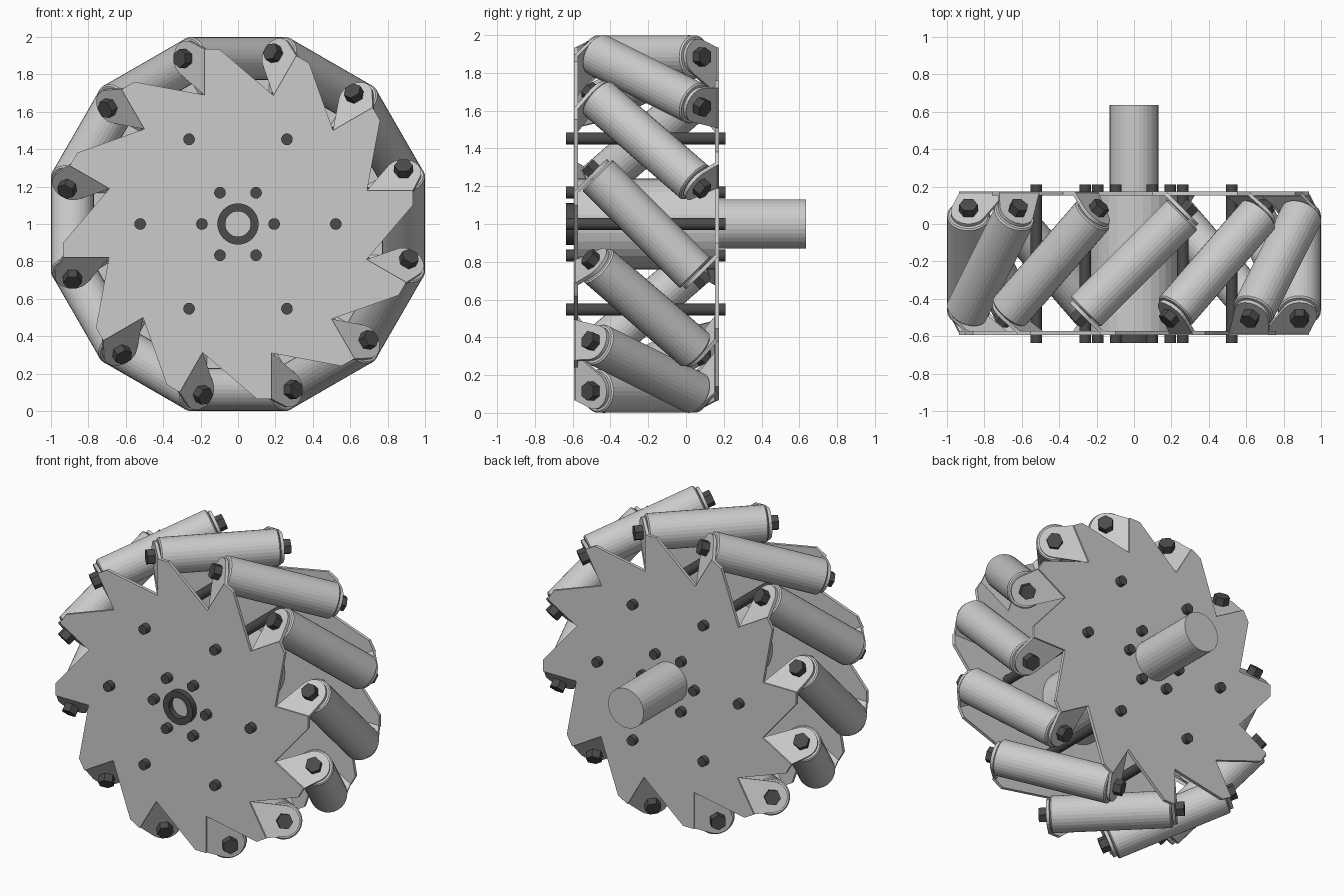
import bpy, bmesh
from math import cos, sin, pi, radians, sqrt
from mathutils import Matrix, Vector

if "Cube" in bpy.data.objects:
    bpy.data.objects.remove(bpy.data.objects["Cube"])

# Wheel space: axle along +z (towards the front), then turned upright
WHEEL = Matrix.Translation((0, -0.21, 1)) @ Matrix.Rotation(pi / 2, 4, 'X')
FLIP = Matrix.Rotation(pi, 4, 'X')          # front half -> back half
N = 12
S = 1 / sqrt(2)

dark = bpy.data.materials.new("dark_steel")
dark.diffuse_color = (0.07, 0.07, 0.07, 1)
dark.use_nodes = True
dark.node_tree.nodes["Principled BSDF"].inputs["Base Color"].default_value = dark.diffuse_color


def finish(name, bm, mat=None):
    bmesh.ops.recalc_face_normals(bm, faces=bm.faces)
    me = bpy.data.meshes.new(name)
    bm.to_mesh(me)
    bm.free()
    if mat:
        me.materials.append(mat)
    return place(name, me)


def place(name, me, m=Matrix()):
    ob = bpy.data.objects.new(name, me)
    ob.matrix_world = WHEEL @ m
    bpy.context.collection.objects.link(ob)
    return ob


def prism(bm, pts, z0, z1, m=Matrix()):
    face = bm.faces.new([bm.verts.new(m @ Vector((x, y, z0))) for x, y in pts])
    ext = bmesh.ops.extrude_face_region(bm, geom=[face], use_keep_orig=True)
    up = m.to_3x3() @ Vector((0, 0, z1 - z0))
    bmesh.ops.translate(bm, vec=up, verts=[v for v in ext['geom'] if isinstance(v, bmesh.types.BMVert)])


def disc(r, n, x=0, y=0):
    return [(x + r * cos(2 * pi * i / n), y + r * sin(2 * pi * i / n)) for i in range(n)]


def spin(k):
    return Matrix.Rotation(2 * pi * k / N, 4, 'Z')


# Frame of a bent tab: x radial, y away from the plate, z along the roller
def tilt(origin):
    m = Matrix(((1, 0, 0), (0, S, S), (0, -S, S))).to_4x4()
    return Matrix.Translation(origin) @ m


TAB = tilt((0, 0.18, 0.375))
tab_pts = [(0.69, 0), (0.935, 0)]
for i in range(13):
    a = radians(-20 + 169 * i / 12)
    tab_pts.append((0.885 + 0.095 * cos(a), 0.138 + 0.095 * sin(a)))

# Toothed side plates with their bent roller tabs, and the hex bolts
for side, half in (("front", Matrix()), ("back", FLIP)):
    outline = []
    for k in range(N):
        for p in ((0.935, 0.10), (0.935, 0.18), (0.69, 0.18)):
            v = spin(k) @ Vector((*p, 0))
            outline.append((v.x, v.y))
    bm = bmesh.new()
    prism(bm, outline, 0.363, 0.384, half)
    for k in range(N):
        prism(bm, tab_pts, -0.02, 0, half @ spin(k) @ TAB)
    finish(side + "_plate", bm)

    bm = bmesh.new()
    for k in range(N):
        prism(bm, disc(0.05, 6, 0.885, 0.138), 0, 0.05, half @ spin(k) @ TAB)
    finish(side + "_roller_bolts", bm, dark)

# Slanted rollers
bm = bmesh.new()
prism(bm, disc(0.114, 32), -0.368, 0.368)
rims = [e for e in bm.edges if abs(e.verts[0].co.z - e.verts[1].co.z) < 1e-4]
bmesh.ops.bevel(bm, geom=rims, offset=0.008, segments=1, affect='EDGES')
first = finish("roller_1", bm)
ROLL = tilt((0.885, 0, 0))
first.matrix_world = WHEEL @ ROLL
for k in range(1, N):
    place(f"roller_{k + 1}", first.data, spin(k) @ ROLL)

# Through rods: outer ring and inner ring of six
for name, radius in (("outer_rods", 0.523), ("inner_rods", 0.193)):
    bm = bmesh.new()
    for k in range(6):
        c = Vector((cos(k * pi / 3), sin(k * pi / 3))) * radius
        prism(bm, disc(0.031, 20, c.x, c.y), -0.42, 0.425)
    finish(name, bm, dark)

# Hub between the plates
bm = bmesh.new()
prism(bm, disc(0.24, 32), -0.363, 0.363)
finish("hub", bm)

# Axle sticking out of the back
bm = bmesh.new()
prism(bm, disc(0.131, 32), -0.845, -0.37)
finish("axle", bm)

# Collar ring on the front
bm = bmesh.new()
rings = [[bm.verts.new((x, y, z)) for x, y in disc(r, 32)]
         for r, z in ((0.11, 0.375), (0.11, 0.425), (0.068, 0.425), (0.068, 0.375))]
for a, b in zip(rings, rings[1:] + rings[:1]):
    for i in range(32):
        j = (i + 1) % 32
        bm.faces.new((a[i], a[j], b[j], b[i]))
finish("front_collar", bm, dark)
